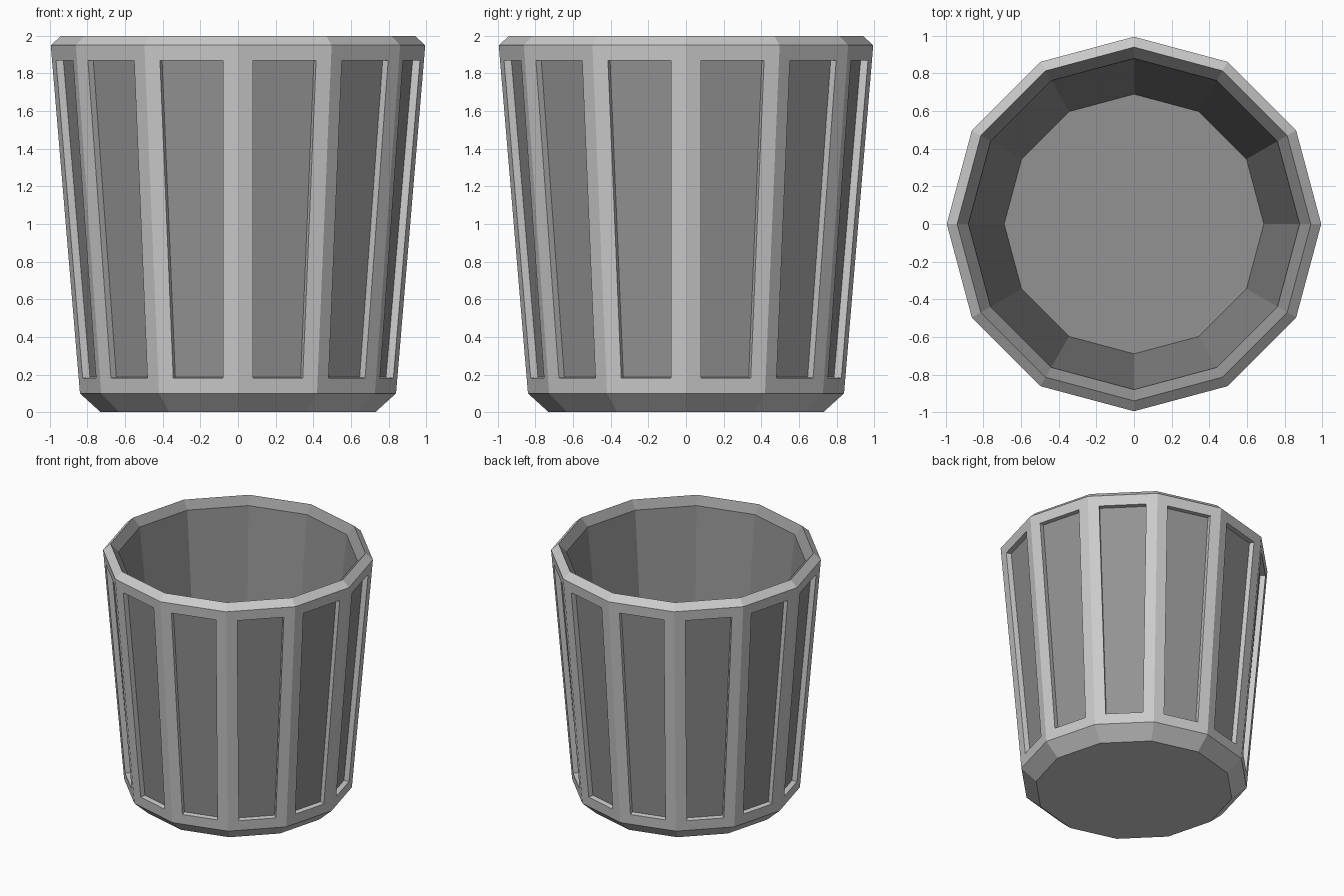
import bpy, bmesh, math

if "Cube" in bpy.data.objects:
    bpy.data.objects.remove(bpy.data.objects["Cube"])

SIDES = 12


def material(name, value):
    m = bpy.data.materials.new(name)
    m.diffuse_color = (value, value, value, 1)
    m.use_nodes = True
    m.node_tree.nodes["Principled BSDF"].inputs["Base Color"].default_value = m.diffuse_color
    return m


bm = bmesh.new()

# Cup profile (radius, height): up the outside, over the rim, down the inside
profile = [(0.73, 0), (0.84, 0.1), (0.995, 1.95), (0.94, 2.0),
           (0.88, 1.94), (0.69, 0.1)]
rings = []
for r, z in profile:
    rings.append([bm.verts.new((r * math.cos(i * math.tau / SIDES),
                                r * math.sin(i * math.tau / SIDES), z))
                  for i in range(SIDES)])

# Underside, then wall bands: outer ones light, inner ones dark
bm.faces.new(rings[0][::-1])
side_faces = []
for k in range(len(rings) - 1):
    low, high = rings[k], rings[k + 1]
    for i in range(SIDES):
        j = (i + 1) % SIDES
        f = bm.faces.new((low[i], low[j], high[j], high[i]))
        f.material_index = 1 if k >= 3 else 0
        if k == 1:
            side_faces.append(f)

# Inside floor
bm.faces.new(rings[-1]).material_index = 1
bm.normal_update()

# Recessed dark panels framed by light ribs
bmesh.ops.inset_individual(bm, faces=side_faces, thickness=0.082,
                           depth=0, use_even_offset=True)
bm.normal_update()
bmesh.ops.inset_individual(bm, faces=side_faces, thickness=0.001,
                           depth=-0.04, use_even_offset=True)
for f in side_faces:
    f.material_index = 1

mesh = bpy.data.meshes.new("panelled_cup")
bm.to_mesh(mesh)
bm.free()
mesh.materials.append(material("light grey", 0.6))
mesh.materials.append(material("dark grey", 0.29))
cup = bpy.data.objects.new("panelled_cup", mesh)
bpy.context.collection.objects.link(cup)
